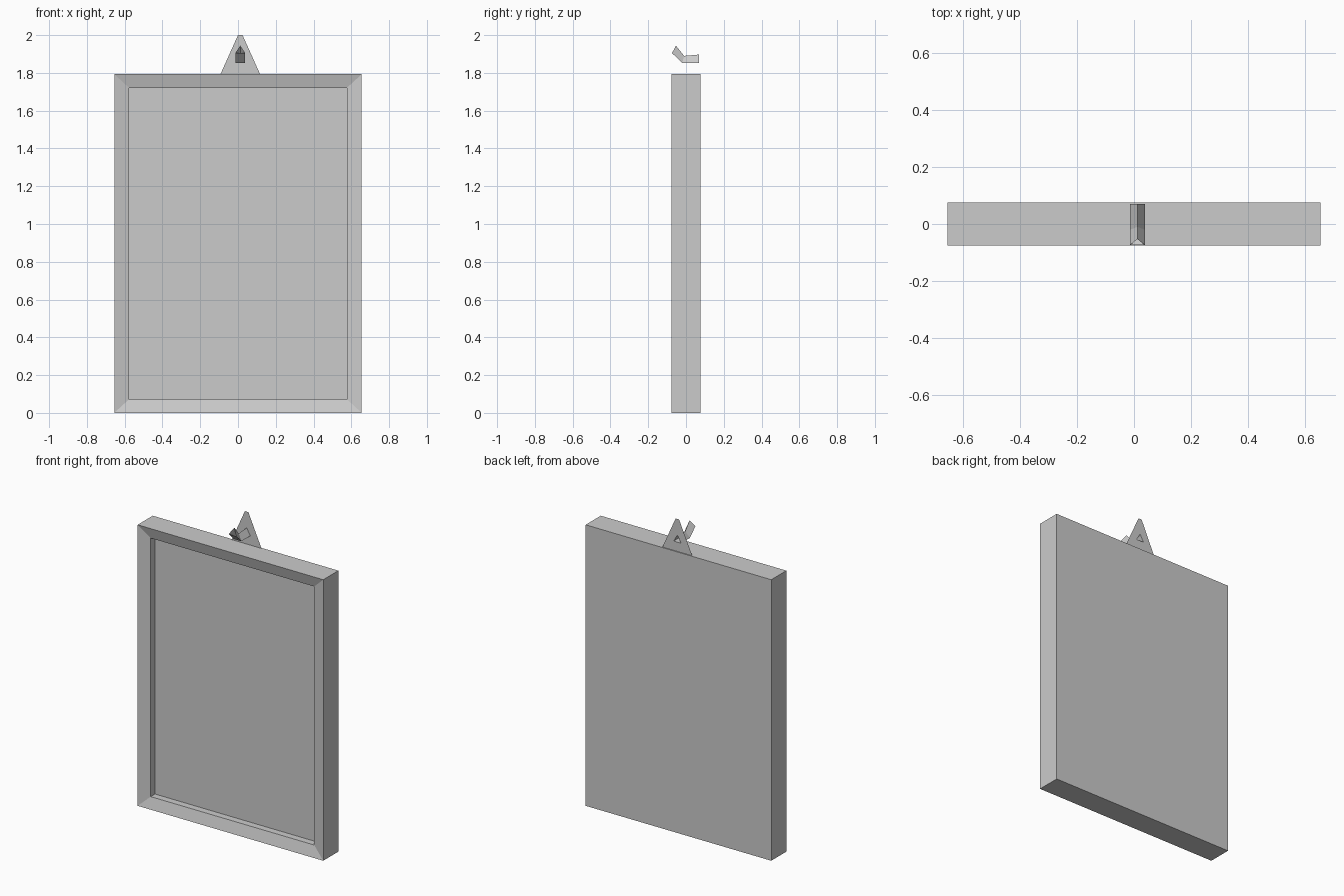
import bpy
import bmesh

default_cube = bpy.data.objects.get("Cube")
if default_cube:
    bpy.data.objects.remove(default_cube, do_unlink=True)

# One plain grey for everything
grey = bpy.data.materials.new("plain_grey")
grey.use_nodes = True
colour = (0.6, 0.6, 0.6, 1)
grey.diffuse_color = colour
grey.node_tree.nodes["Principled BSDF"].inputs["Base Color"].default_value = colour


def finish(name, bm):
    mesh = bpy.data.meshes.new(name)
    bm.to_mesh(mesh)
    bm.free()
    mesh.materials.append(grey)
    obj = bpy.data.objects.new(name, mesh)
    bpy.context.collection.objects.link(obj)
    return obj


def loft(name, rings, capped):
    """Join rings of equal point count with quads, optionally closing both ends."""
    bm = bmesh.new()
    loops = [[bm.verts.new(p) for p in ring] for ring in rings]
    for a, b in zip(loops, loops[1:]):
        for i in range(len(a)):
            j = (i + 1) % len(a)
            bm.faces.new((a[i], a[j], b[j], b[i]))
    if capped:
        bm.faces.new(loops[0])
        bm.faces.new(loops[-1])
    bmesh.ops.recalc_face_normals(bm, faces=bm.faces)
    return finish(name, bm)


# Frame: back, front rim, sloped moulding, recessed panel
WIDTH, HEIGHT, HALF_DEPTH, BORDER = 1.31, 1.793, 0.076, 0.075


def rectangle(y, inset):
    x, low, high = WIDTH / 2 - inset, inset * 0.92, HEIGHT - inset * 0.92
    return [(-x, y, low), (x, y, low), (x, y, high), (-x, y, high)]


loft("picture_frame", [
    rectangle(HALF_DEPTH, 0),
    rectangle(-HALF_DEPTH, 0),
    rectangle(-HALF_DEPTH + 0.02, BORDER + 0.003),
    rectangle(-0.012, BORDER + 0.003),
], capped=True)

# Hanger: thin tapered plate with a triangular hole
CENTRE, PLATE_Y, HOOK_HALF = 0.012, 0.07, 0.026


def triangle(y_base, z_base, y_ridge, z_ridge):
    return [(CENTRE - HOOK_HALF, y_base, z_base),
            (CENTRE + HOOK_HALF, y_base, z_base),
            (CENTRE, y_ridge, z_ridge)]


hole = triangle(PLATE_Y, 1.852, PLATE_Y, 1.897)
outline = [(CENTRE + x, PLATE_Y, z) for x, z in
           [(-0.105, HEIGHT), (0.105, HEIGHT), (0.012, 2.0), (-0.012, 2.0)]]
bm = bmesh.new()
edges = []
for loop in (outline, hole):
    verts = [bm.verts.new(p) for p in loop]
    edges += [bm.edges.new((v, verts[i - 1])) for i, v in enumerate(verts)]
bmesh.ops.triangle_fill(bm, edges=edges, use_beauty=True, normal=(0, 1, 0))
finish("hanger_plate", bm)

# Hook: open three-sided tube reaching forward from the hole, then bending up
loft("hanger_hook", [
    hole,
    triangle(-0.02, 1.852, -0.01, 1.89),
    triangle(-0.074, 1.905, -0.053, 1.944),
], capped=False)
